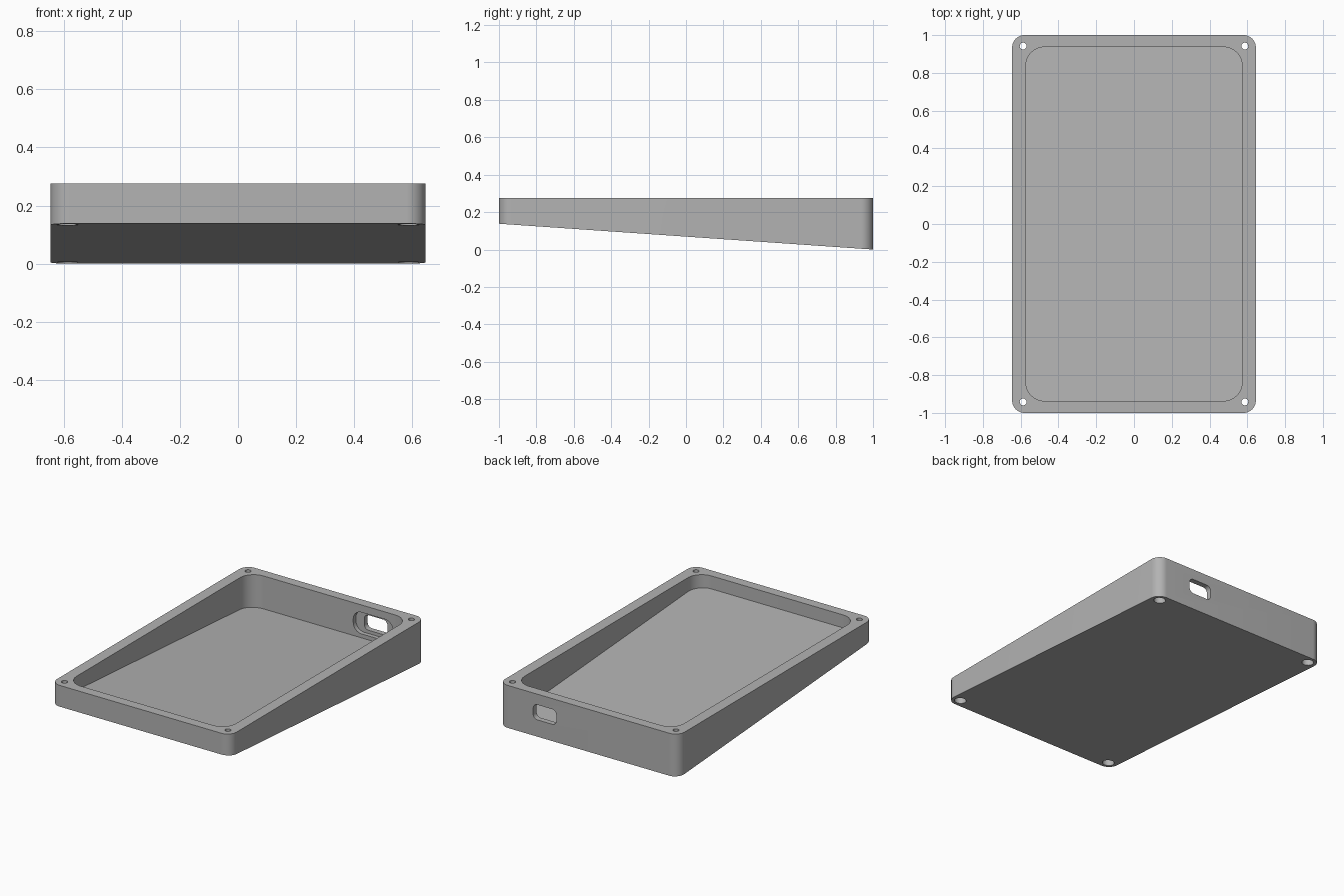
import bpy, bmesh, math
from mathutils import Vector

if "Cube" in bpy.data.objects:
    bpy.data.objects.remove(bpy.data.objects["Cube"], do_unlink=True)

HALF_X, HALF_Y, TOP = 0.645, 1.0, 0.276
FRONT_Z = 0.138      # underside height at the front edge
FLOOR = 0.058        # floor thickness

grey = bpy.data.materials.new("plain grey")
grey.use_nodes = True
colour = (0.45, 0.45, 0.45, 1)
grey.diffuse_color = colour
grey.node_tree.nodes["Principled BSDF"].inputs["Base Color"].default_value = colour


def underside(y):
    return FRONT_Z * (HALF_Y - y) / (2 * HALF_Y)


def rounded_rect(hx, hy, r, steps=12):
    """Counter-clockwise outline of a rectangle with round corners."""
    pts = []
    for k, (sx, sy) in enumerate(((1, 1), (-1, 1), (-1, -1), (1, -1))):
        for i in range(steps + 1):
            a = math.pi / 2 * (k + i / steps)
            pts.append((sx * (hx - r) + r * math.cos(a), sy * (hy - r) + r * math.sin(a)))
    return pts


def circle(r, cx, cy, n=32):
    return [(cx + r * math.cos(math.tau * i / n), cy + r * math.sin(math.tau * i / n))
            for i in range(n)]


def prism(name, low, high):
    """Solid between two matching loops of points."""
    bm = bmesh.new()
    a = [bm.verts.new(p) for p in low]
    b = [bm.verts.new(p) for p in high]
    n = len(a)
    bm.faces.new(a[::-1])
    bm.faces.new(b)
    for i in range(n):
        j = (i + 1) % n
        bm.faces.new((a[i], a[j], b[j], b[i]))
    bmesh.ops.recalc_face_normals(bm, faces=bm.faces)
    mesh = bpy.data.meshes.new(name)
    bm.to_mesh(mesh)
    bm.free()
    mesh.materials.append(grey)
    obj = bpy.data.objects.new(name, mesh)
    bpy.context.collection.objects.link(obj)
    return obj


def upright(name, outline, bottom, top):
    """Vertical prism whose bottom height depends on y."""
    return prism(name, [(x, y, bottom(y)) for x, y in outline], [(x, y, top(y)) for x, y in outline])


def cut(target, cutter):
    cutter.hide_render = True
    mod = target.modifiers.new("cut", 'BOOLEAN')
    mod.operation, mod.solver, mod.object = 'DIFFERENCE', 'EXACT', cutter
    bpy.context.view_layer.objects.active = target
    bpy.ops.object.modifier_apply(modifier=mod.name)
    bpy.data.objects.remove(cutter, do_unlink=True)


# Wedge-shaped case body with a level rim
case = upright("case_body", rounded_rect(HALF_X, HALF_Y, 0.065), underside, lambda y: TOP)

# Open tray with a floor parallel to the underside
cut(case, upright("tray_cutter", rounded_rect(0.573, 0.937, 0.1),
                  lambda y: underside(y) + FLOOR, lambda y: TOP + 0.1))

# Corner screw holes, widened from below
for sx in (-1, 1):
    for sy in (-1, 1):
        cx, cy = sx * 0.587, sy * 0.942
        cut(case, upright("screw_cutter", circle(0.018, cx, cy),
                          lambda y: -0.1, lambda y: TOP + 0.1))
        cut(case, upright("head_cutter", circle(0.036, cx, cy),
                          lambda y: -0.1, lambda y: underside(cy) + 0.06))

# Rear cable port with a wider recess on the inside of the wall
for hx, hz, r, y0, y1 in ((0.083, 0.049, 0.03, 0.9, 1.1), (0.143, 0.07, 0.06, 0.9, 0.965)):
    port = rounded_rect(hx, hz, r)
    cut(case, prism("port_cutter", [(0.315 + x, y0, 0.158 + z) for x, z in port],
                    [(0.315 + x, y1, 0.158 + z) for x, z in port]))

bpy.ops.object.select_all(action='DESELECT')
case.select_set(True)
bpy.context.view_layer.objects.active = case
bpy.ops.object.shade_smooth_by_angle(angle=math.radians(30))
